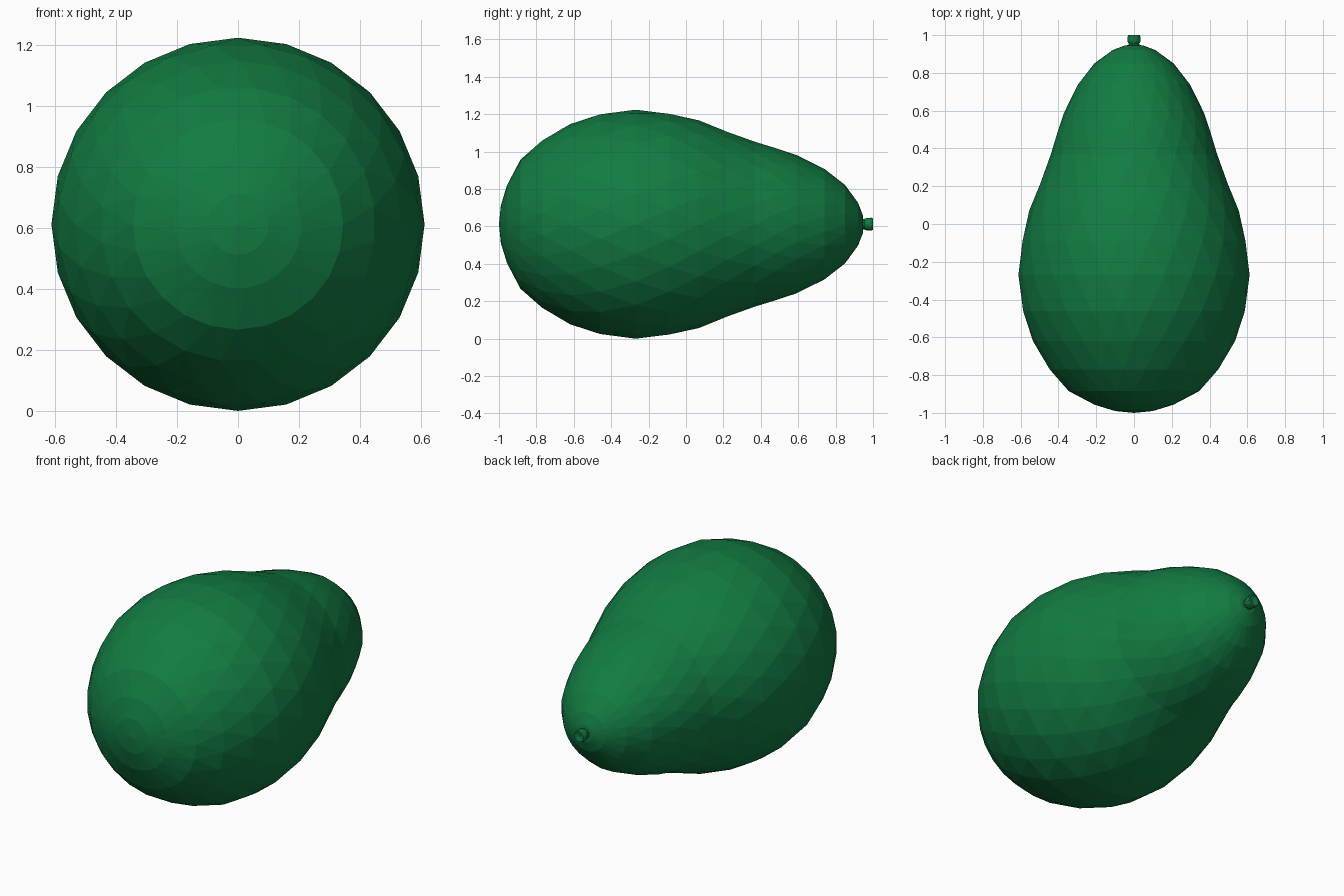
import bpy, bmesh, math

if "Cube" in bpy.data.objects:
    bpy.data.objects.remove(bpy.data.objects["Cube"])

CZ = 0.612  # height of the long axis

green = bpy.data.materials.new("green_skin")
green.diffuse_color = (0.006, 0.20, 0.055, 1)
green.use_nodes = True
green.node_tree.nodes["Principled BSDF"].inputs["Base Color"].default_value = green.diffuse_color


def lathe(name, profile, sides, start, end):
    """Revolve (y, radius) rings about the y axis, staggered into triangles."""
    bm = bmesh.new()
    rings = []
    for i, (y, r) in enumerate(profile):
        ring = []
        for k in range(sides):
            a = 2 * math.pi * (k + 0.5 * (i % 2)) / sides
            ring.append(bm.verts.new((r * math.cos(a), y, CZ + r * math.sin(a))))
        rings.append(ring)
    for i in range(len(rings) - 1):
        a, b = rings[i], rings[i + 1]
        for k in range(sides):
            n = (k + 1) % sides
            if i % 2 == 0:
                bm.faces.new((a[k], a[n], b[k]))
                bm.faces.new((a[n], b[n], b[k]))
            else:
                bm.faces.new((a[k], b[n], b[k]))
                bm.faces.new((a[k], a[n], b[n]))
    for ring, y in ((rings[0], start), (rings[-1], end)):
        tip = bm.verts.new((0, y, CZ))
        for k in range(sides):
            bm.faces.new((ring[k], ring[(k + 1) % sides], tip))
    bmesh.ops.recalc_face_normals(bm, faces=bm.faces)
    me = bpy.data.meshes.new(name)
    bm.to_mesh(me)
    bm.free()
    me.materials.append(green)
    ob = bpy.data.objects.new(name, me)
    bpy.context.collection.objects.link(ob)
    return ob


# Pear-shaped fruit body
lathe("fruit_body", [
    (-0.99, 0.10), (-0.957, 0.21), (-0.885, 0.345), (-0.77, 0.45),
    (-0.62, 0.535), (-0.46, 0.592), (-0.27, 0.612), (-0.09, 0.595),
    (0.07, 0.555), (0.22, 0.498), (0.37, 0.44), (0.48, 0.41), (0.59, 0.37),
    (0.74, 0.298), (0.85, 0.21), (0.92, 0.115), (0.945, 0.05)],
    24, -1.0, 0.95)

# Short stem with a slightly flared, hollowed end
lathe("stem", [
    (0.92, 0.030), (0.955, 0.029), (0.965, 0.034), (0.992, 0.035),
    (1.0, 0.031), (0.997, 0.018)], 10, 0.92, 0.993)
